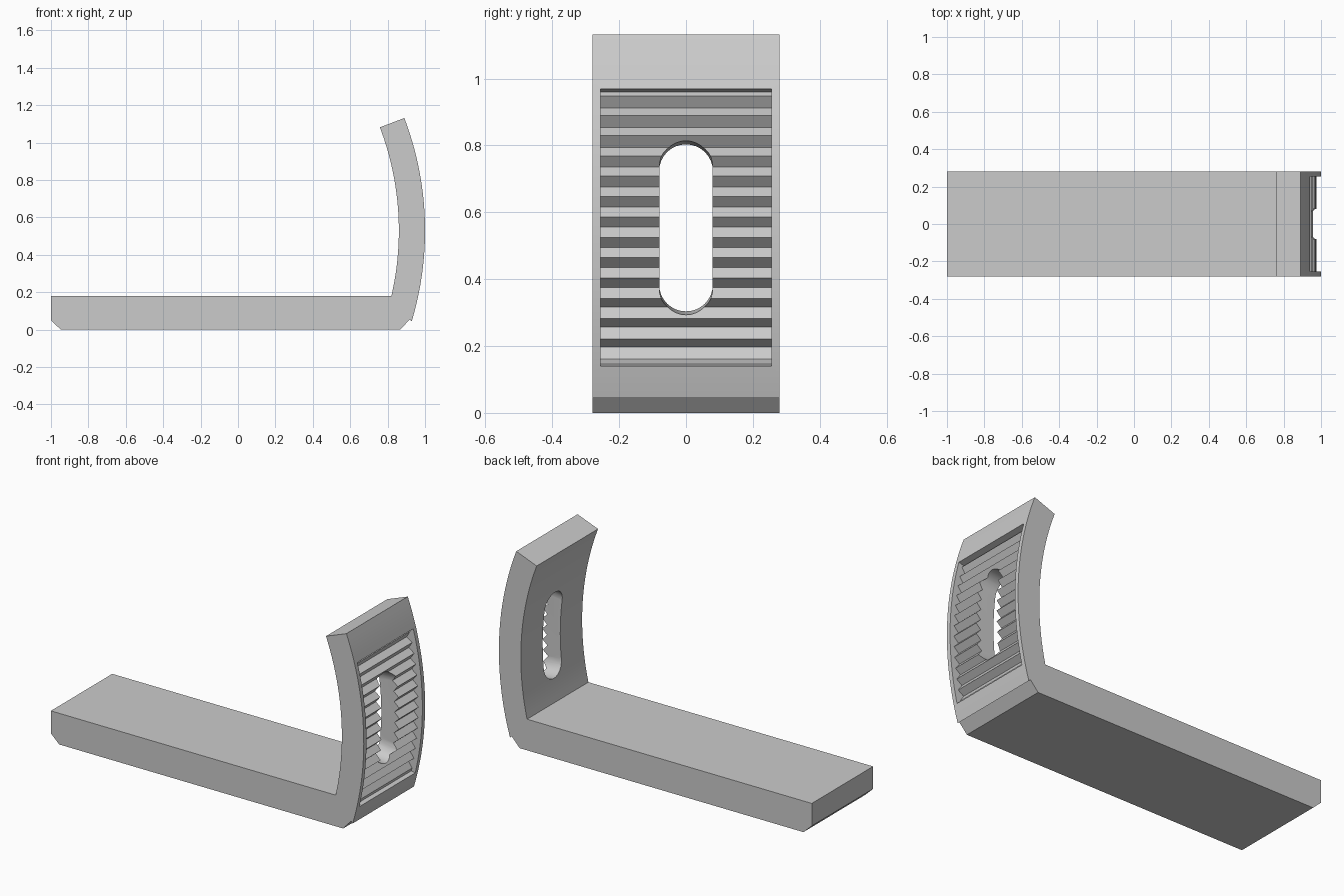
import bpy
import bmesh
from math import sin, cos, pi, radians

# Remove the default cube
if "Cube" in bpy.data.objects:
    bpy.data.objects.remove(bpy.data.objects["Cube"], do_unlink=True)

# Curvature centre of the upright, in the x-z plane
CX, CZ = -0.69, 0.53
R_OUT, R_IN = 1.69, 1.55
HALF_WIDTH = 0.28

grey = bpy.data.materials.new("plain grey")
grey.use_nodes = True
grey.diffuse_color = (0.6, 0.6, 0.6, 1)
grey.node_tree.nodes["Principled BSDF"].inputs["Base Color"].default_value = (0.6, 0.6, 0.6, 1)


def polar(r, a):
    return CX + r * cos(a), CZ + r * sin(a)


def arc(r, start, end, steps=32):
    return [polar(r, start + (end - start) * i / steps) for i in range(steps + 1)]


def loft(name, ring_a, ring_b):
    """Solid between two matching closed rings of 3D points."""
    bm = bmesh.new()
    a = [bm.verts.new(p) for p in ring_a]
    b = [bm.verts.new(p) for p in ring_b]
    bm.faces.new(a)
    bm.faces.new(b[::-1])
    n = len(a)
    for i in range(n):
        j = (i + 1) % n
        bm.faces.new((a[j], a[i], b[i], b[j]))
    bmesh.ops.recalc_face_normals(bm, faces=bm.faces)
    mesh = bpy.data.meshes.new(name)
    bm.to_mesh(mesh)
    bm.free()
    mesh.materials.append(grey)
    obj = bpy.data.objects.new(name, mesh)
    bpy.context.collection.objects.link(obj)
    return obj


def extrude_profile(name, profile, half):
    return loft(name, [(x, -half, z) for x, z in profile],
                [(x, half, z) for x, z in profile])


# Bracket body: flat chamfered base and curved upright in one profile
profile = [(-1, 0.18), (-1, 0.05), (-0.947, 0), (0.868, 0), (0.918, 0.055)]
profile += arc(R_OUT, -0.291, 0.364)
profile += arc(R_IN, 0.364, -0.2278)
bracket = extrude_profile("bracket", profile, HALF_WIDTH)

# Recess with a row of V-shaped teeth across its floor
PEAK, VALLEY, STEP, TEETH = 1.665, 1.635, 0.0367, 14
recess = [polar(1.75, -0.233), polar(PEAK, -0.233)]
for i in range(TEETH):
    a = -0.223 + i * STEP
    recess.append(polar(PEAK, a))
    if i < TEETH - 1:
        recess.append(polar(VALLEY, a + STEP / 2))
recess += [polar(1.653, 0.263), polar(1.75, 0.263)]
recess_cutter = extrude_profile("recess_cutter", recess, 0.255)


# Long rounded slot, slightly narrower in height towards the inside
def slot_ring(x, top, bottom, half=0.08, steps=16):
    ring = []
    for centre, turn in ((top - half, 0), (bottom + half, pi)):
        for i in range(steps + 1):
            a = turn + pi * i / steps
            ring.append((x, half * cos(a), centre + half * sin(a)))
    return ring


slot_cutter = loft("slot_cutter", slot_ring(0.75, 0.794, 0.313),
                   slot_ring(1.05, 0.826, 0.283))

# Cut the recess and slot, then bake the result
for cutter in (recess_cutter, slot_cutter):
    mod = bracket.modifiers.new(cutter.name, 'BOOLEAN')
    mod.operation = 'DIFFERENCE'
    mod.solver = 'EXACT'
    mod.object = cutter
    bpy.context.view_layer.objects.active = bracket
    bpy.ops.object.modifier_apply(modifier=mod.name)
for cutter in (recess_cutter, slot_cutter):
    bpy.data.objects.remove(cutter, do_unlink=True)

# Smooth the curves and keep the edges crisp
bpy.ops.object.select_all(action='DESELECT')
bracket.select_set(True)
bpy.context.view_layer.objects.active = bracket
bpy.ops.object.shade_smooth_by_angle(angle=radians(25))
